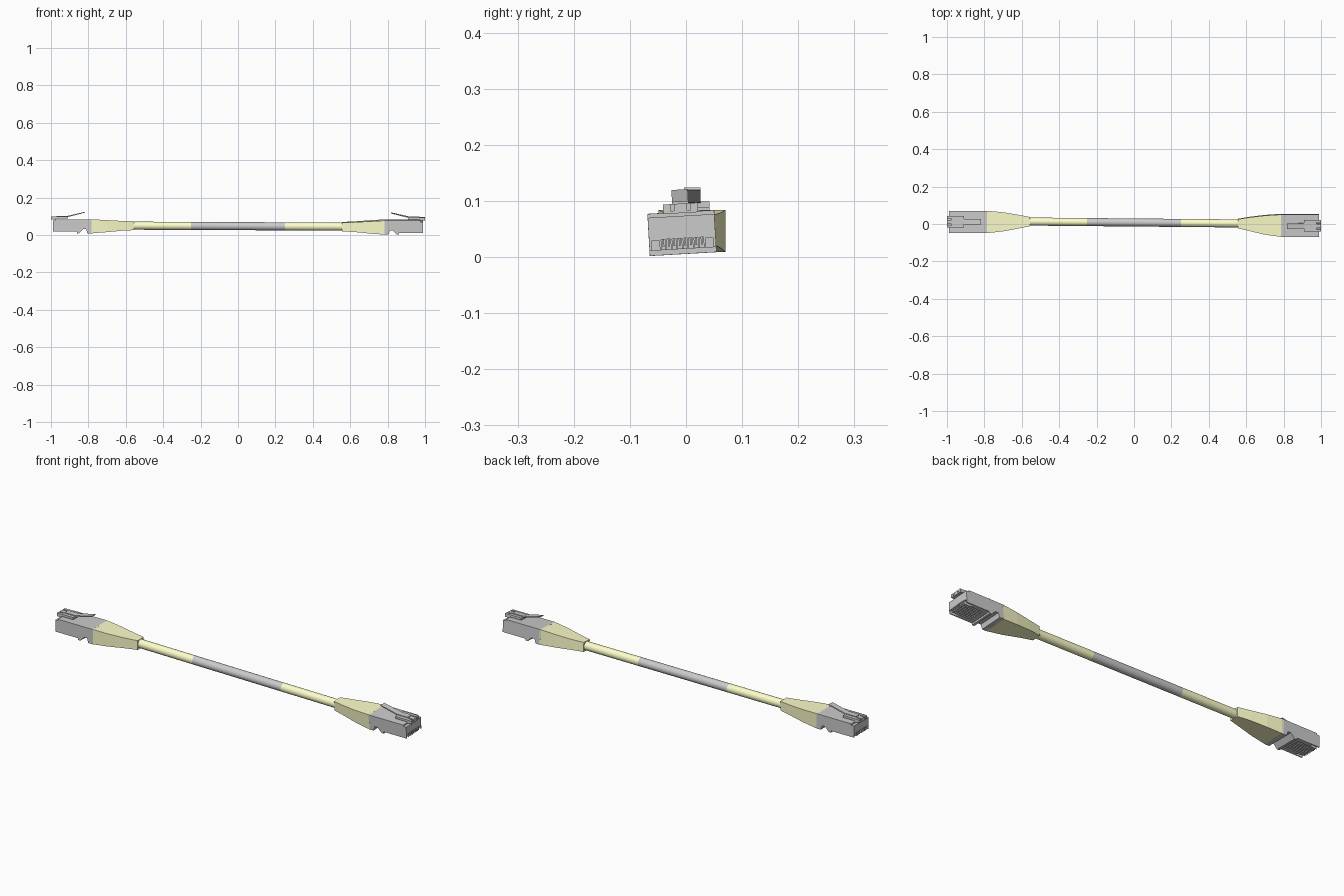
import bpy, bmesh, math
from mathutils import Matrix

if "Cube" in bpy.data.objects:
    bpy.data.objects.remove(bpy.data.objects["Cube"])

yellow = bpy.data.materials.new("pale_yellow")
yellow.diffuse_color = (1.0, 1.0, 0.6, 1)
yellow.use_nodes = True
yellow.node_tree.nodes["Principled BSDF"].inputs["Base Color"].default_value = yellow.diffuse_color


def mesh_object(name, bm, mat=None):
    bmesh.ops.recalc_face_normals(bm, faces=bm.faces)
    me = bpy.data.meshes.new(name)
    bm.to_mesh(me)
    bm.free()
    ob = bpy.data.objects.new(name, me)
    bpy.context.collection.objects.link(ob)
    if mat:
        me.materials.append(mat)
    return ob


def loft(name, rings, mat=None):
    """Skin a list of equal-length point rings and cap the ends."""
    bm = bmesh.new()
    vs = [[bm.verts.new(p) for p in r] for r in rings]
    n = len(rings[0])
    for a, b in zip(vs, vs[1:]):
        for i in range(n):
            j = (i + 1) % n
            bm.faces.new((a[i], a[j], b[j], b[i]))
    bm.faces.new(vs[0])
    bm.faces.new(vs[-1])
    return mesh_object(name, bm, mat)


def profile(name, pts, half):
    """Extrude an x-z outline symmetrically across y."""
    return loft(name, [[(x, y, z) for x, z in pts] for y in (-half, half)])


def add_box(bm, x0, x1, y0, y1, z0, z1):
    m = Matrix.Translation(((x0 + x1) / 2, (y0 + y1) / 2, (z0 + z1) / 2))
    bmesh.ops.create_cube(bm, size=1, matrix=m @ Matrix.Diagonal((x1 - x0, y1 - y0, z1 - z0, 1)))


def cut(ob, boxes):
    bm = bmesh.new()
    for b in boxes:
        add_box(bm, *b)
    cutter = mesh_object("cutter", bm)
    cutter.hide_render = True
    mod = ob.modifiers.new("cut", "BOOLEAN")
    mod.operation, mod.solver, mod.object = "DIFFERENCE", "EXACT", cutter
    bpy.context.view_layer.objects.active = ob
    bpy.ops.object.modifier_apply(modifier="cut")
    bpy.data.objects.remove(cutter)


slots = [(i - 3.5) * 0.0098 for i in range(8)]


def connector(side, place, end_y, end_z):
    """Plug pointing along +x, bottom at z = 0, then moved into place."""
    # plug housing with stepped underside and cross groove
    body = profile(side + "_plug_body", [
        (0.78, 0.075), (0.78, 0.0), (0.805, 0.0), (0.812, 0.022), (0.828, 0.022),
        (0.838, 0.012), (0.85, 0.0), (0.862, 0.0), (0.862, 0.009),
        (0.99, 0.009), (0.99, 0.068), (0.975, 0.068), (0.975, 0.075)], 0.0595)
    # contact slots and front corner notches
    boxes = [(0.885, 1.01, y - 0.0034, y + 0.0034, -0.01, 0.028) for y in slots]
    for s in (-1, 1):
        ys = sorted((s * 0.041, s * 0.055))
        boxes.append((0.95, 1.01, *ys, -0.01, 0.026))
    cut(body, boxes)
    # metal contacts inside the slots
    bm = bmesh.new()
    for y in slots:
        add_box(bm, 0.895, 0.97, y - 0.0015, y + 0.0015, 0.015, 0.03)
    contacts = mesh_object(side + "_contacts", bm)
    # wide latch base with notched nose
    base = profile(side + "_latch_base", [
        (0.91, 0.079), (0.91, 0.09), (1.0, 0.09), (1.0, 0.073), (0.974, 0.073), (0.974, 0.079)], 0.031)
    cut(base, [(0.975, 1.01, y0, y1, 0.078, 0.1) for y0, y1 in ((-0.018, -0.011), (0.011, 0.018))])
    # thin springy release lever
    lever = profile(side + "_latch_lever", [
        (0.97, 0.094), (0.91, 0.094), (0.818, 0.115), (0.817, 0.111), (0.905, 0.088), (0.97, 0.086)], 0.0145)
    # tapered strain relief boot
    rings = []
    for x, hy, hz, t in ((0.785, 0.0597, 0.0377, 0), (0.70, 0.051, 0.032, 0.3),
                         (0.62, 0.037, 0.026, 0.75), (0.555, 0.024, 0.0235, 1)):
        cy, cz = end_y * t, 0.0375 + (end_z - 0.0375) * t
        rings.append([(x, cy - hy, cz - hz), (x, cy + hy, cz - hz),
                      (x, cy + hy, cz + hz), (x, cy - hy, cz + hz)])
    boot = loft(side + "_boot", rings, yellow)
    for ob in (body, contacts, base, lever, boot):
        ob.data.transform(place)


connector("right", Matrix.Translation((0, -0.005, 0.0055)) @ Matrix.Rotation(math.radians(3.3), 4, "X"), 0.010, 0.039)
connector("left", Matrix.Translation((0, 0.011, 0.009)) @ Matrix.Rotation(math.pi, 4, "Z"), -0.002, 0.041)


# cable in three coloured lengths
def cable(name, x0, x1, mat=None):
    def ring(x):
        cy, cz = 0.008 - 0.009 * x, 0.0475 - 0.0045 * x
        return [(x, cy + 0.0215 * math.cos(a), cz + 0.0215 * math.sin(a))
                for a in (i * math.tau / 20 for i in range(20))]
    ob = loft(name, [ring(x0), ring(x1)], mat)
    bpy.ops.object.select_all(action="DESELECT")
    ob.select_set(True)
    bpy.context.view_layer.objects.active = ob
    bpy.ops.object.shade_smooth_by_angle()


cable("left_cable_sleeve", -0.57, -0.25, yellow)
cable("cable_middle", -0.25, 0.25)
cable("right_cable_sleeve", 0.25, 0.57, yellow)
